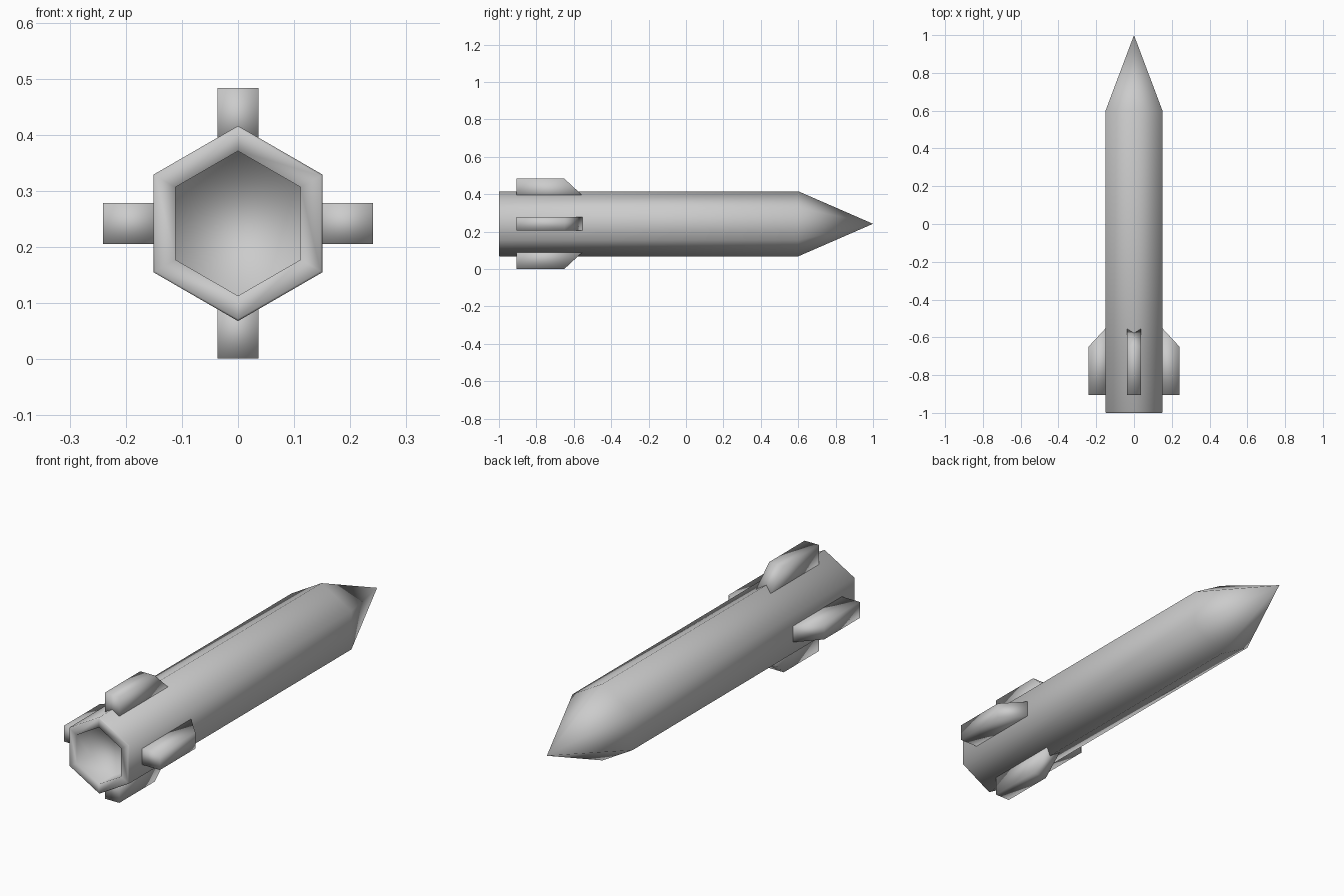
import bpy, bmesh, math
from mathutils import Matrix, Vector

if "Cube" in bpy.data.objects:
    bpy.data.objects.remove(bpy.data.objects["Cube"])

CZ = 0.242  # height of the long axis

grey = bpy.data.materials.new("light grey")
grey.diffuse_color = (0.6, 0.6, 0.6, 1)
grey.use_nodes = True
grey.node_tree.nodes["Principled BSDF"].inputs["Base Color"].default_value = grey.diffuse_color


def finish(name, bm):
    bmesh.ops.recalc_face_normals(bm, faces=bm.faces)
    for f in bm.faces:
        f.smooth = True
    me = bpy.data.meshes.new(name)
    bm.to_mesh(me)
    bm.free()
    me.materials.append(grey)
    ob = bpy.data.objects.new(name, me)
    ob.location.z = CZ
    bpy.context.collection.objects.link(ob)
    return ob


# Hexagonal body: (y, radius) rings from the recessed tail floor to the shoulder
bm = bmesh.new()
rings = []
for y, r in [(-0.9, 0.129), (-1.0, 0.129), (-1.0, 0.170), (-0.996, 0.174), (0.6, 0.174)]:
    rings.append([bm.verts.new((r * math.sin(i * math.pi / 3), y, r * math.cos(i * math.pi / 3)))
                  for i in range(6)])
for a, b in zip(rings, rings[1:]):
    for i in range(6):
        j = (i + 1) % 6
        bm.faces.new((a[i], a[j], b[j], b[i]))
bm.faces.new(rings[0])
# Pointed nose
tip = bm.verts.new((0, 1, 0))
for i in range(6):
    bm.faces.new((rings[-1][i], rings[-1][(i + 1) % 6], tip))
finish("body", bm)

# Four chunky fins with a swept leading edge
profile = [(-0.905, 0.14), (-0.905, 0.241), (-0.65, 0.241), (-0.541, 0.14)]
for k, side in enumerate(("top", "right", "bottom", "left")):
    bm = bmesh.new()
    a = [bm.verts.new((-0.0365, y, z)) for y, z in profile]
    b = [bm.verts.new((0.0365, y, z)) for y, z in profile]
    bm.faces.new(a)
    bm.faces.new(b)
    for i in range(4):
        j = (i + 1) % 4
        bm.faces.new((a[i], a[j], b[j], b[i]))
    bm.transform(Matrix.Rotation(k * math.pi / 2, 4, 'Y'))
    finish("fin_" + side, bm)
